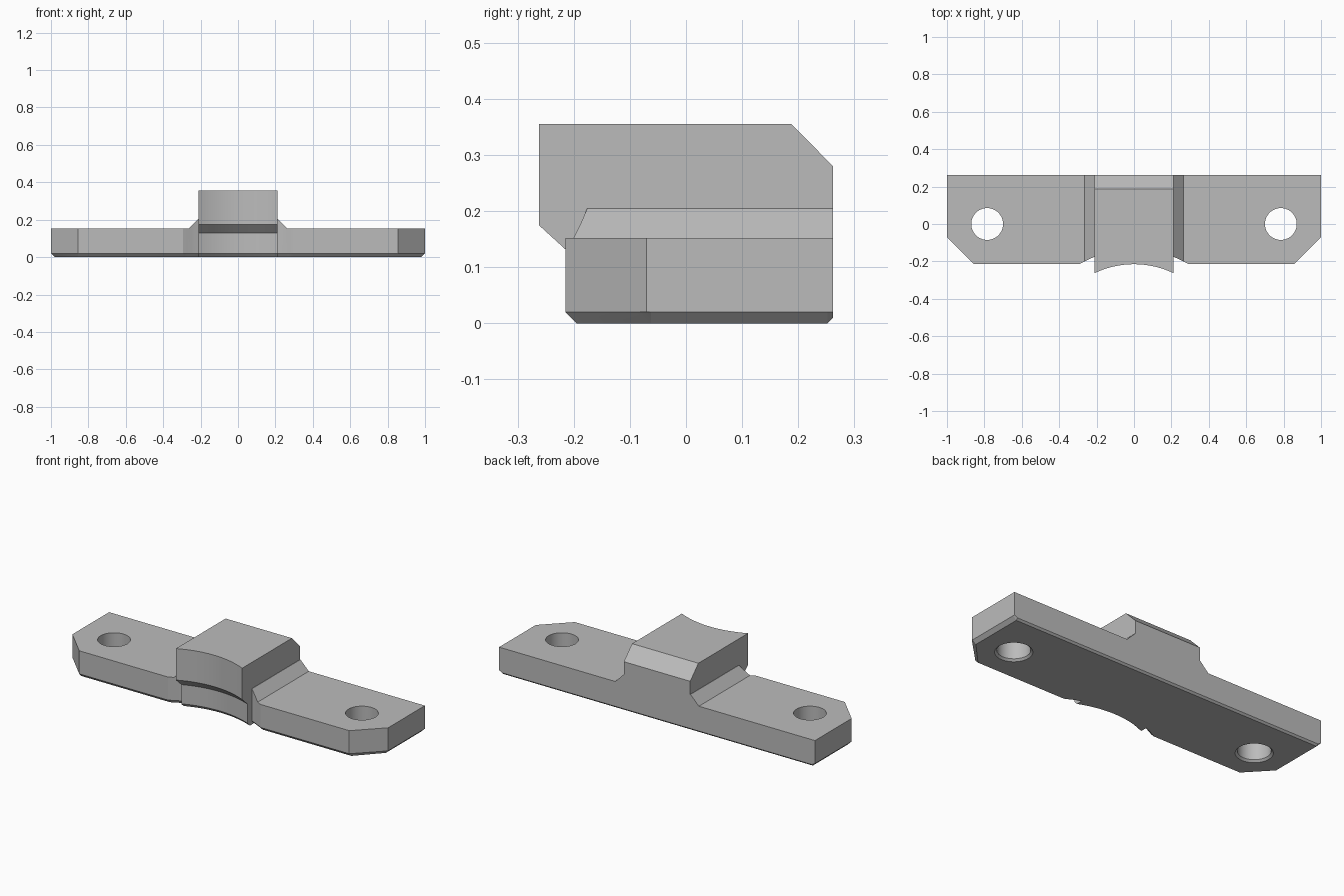
import bpy, bmesh
from math import sqrt, sin, cos, pi, radians

if "Cube" in bpy.data.objects:
    bpy.data.objects.remove(bpy.data.objects["Cube"], do_unlink=True)

BACK = 0.262       # rear face
PLATE_TOP = 0.152
HALF = 0.21        # half width of the centre block
GUSSET = 0.265     # outer foot of the gussets
ARC_Y = -0.705     # shared centre of the concave front arcs

grey = bpy.data.materials.new("plain grey")
grey.use_nodes = True
grey.diffuse_color = (0.5, 0.5, 0.5, 1)
grey.node_tree.nodes["Principled BSDF"].inputs["Base Color"].default_value = (0.5, 0.5, 0.5, 1)


def skin(name, rings):
    """Closed solid through a row of equal-length point rings."""
    bm = bmesh.new()
    loops = [[bm.verts.new(p) for p in ring] for ring in rings]
    n = len(loops[0])
    for a, b in zip(loops, loops[1:]):
        for i in range(n):
            j = (i + 1) % n
            bm.faces.new((a[i], a[j], b[j], b[i]))
    bm.faces.new(loops[0])
    bm.faces.new(loops[-1])
    bmesh.ops.remove_doubles(bm, verts=bm.verts, dist=1e-5)
    bmesh.ops.dissolve_limit(bm, angle_limit=radians(0.5), verts=bm.verts, edges=bm.edges)
    bmesh.ops.recalc_face_normals(bm, faces=bm.faces)
    mesh = bpy.data.meshes.new(name)
    bm.to_mesh(mesh)
    bm.free()
    mesh.materials.append(grey)
    obj = bpy.data.objects.new(name, mesh)
    bpy.context.collection.objects.link(obj)
    return obj


def arc(x, radius):
    return ARC_Y + sqrt(radius * radius - x * x)


def span(half, steps):
    return [half * (2 * i / steps - 1) for i in range(steps + 1)]


def loft(name, xs, section):
    return skin(name, [[(x, y, z) for y, z in section(x)] for x in sorted(xs)])


# Mounting plate: clipped front corners, bevelled underside, shallow front arc
def plate_section(x):
    ax = abs(x)
    low = max(0, ax - 0.98)
    front = -0.215
    inset = 0.02
    if ax < 0.3:
        front = max(front, arc(x, 0.57))
    elif ax > 0.86:
        front += ax - 0.855
        inset = 0.008 if low > 0.01 else 0.028
    return [(front, PLATE_TOP), (front, 0.02), (front + inset, low),
            (BACK - 0.01, low), (BACK, max(0.01, low)), (BACK, PLATE_TOP)]


plate_xs = span(0.294, 28) + [s * v for s in (-1, 1) for v in (0.855, 0.98, 1)]
bracket = loft("mounting_bracket", plate_xs, plate_section)


# Centre block: concave overhanging front and chamfered rear top edge
def block_section(x):
    upper, lower = arc(x, 0.49), arc(x, 0.535)
    return [(upper, 0.355), (upper, 0.175), (lower, 0.13), (lower, 0.02),
            (lower + 0.02, 0), (BACK - 0.01, 0), (BACK, 0.01),
            (BACK, 0.28), (0.188, 0.355)]


block = loft("centre_block", span(HALF, 28), block_section)


# Sloping gussets on both sides of the block
def gusset_section(x):
    top = PLATE_TOP + min(0.053, GUSSET - abs(x))
    front = arc(x, 0.57)
    return [(front, 0.1), (BACK, 0.1), (BACK, top), (front, top)]


gusset_xs = span(HALF, 20) + [s * v for s in (-1, 1) for v in (0.212, 0.24, GUSSET)]
gussets = loft("gussets", gusset_xs, gusset_section)


# Bolt hole cutters, flared at the underside
def hole_cutter(name, cx):
    profile = [(0.106, -0.01), (0.085, 0.011), (0.085, 0.3)]
    turns = [2 * pi * i / 48 for i in range(48)]
    return skin(name, [[(cx + r * cos(t), r * sin(t), z) for t in turns] for r, z in profile])


holes = [hole_cutter(side + "_hole_cutter", cx) for side, cx in (("right", -0.785), ("left", 0.785))]

# Merge the solids, drill the holes and keep one clean mesh
parts = [(block, "UNION"), (gussets, "UNION")] + [(h, "DIFFERENCE") for h in holes]
for part, operation in parts:
    part.hide_render = True
    mod = bracket.modifiers.new(part.name, "BOOLEAN")
    mod.object = part
    mod.operation = operation
    mod.solver = "EXACT"
bpy.context.view_layer.update()
merged = bpy.data.meshes.new_from_object(bracket.evaluated_get(bpy.context.evaluated_depsgraph_get()))
bracket.modifiers.clear()
bracket.data = merged
for part, _ in parts:
    bpy.data.objects.remove(part, do_unlink=True)

# Smooth the arcs and holes, keep the machined edges sharp
bpy.ops.object.select_all(action="DESELECT")
bracket.select_set(True)
bpy.context.view_layer.objects.active = bracket
bpy.ops.object.shade_smooth_by_angle(angle=radians(20))
